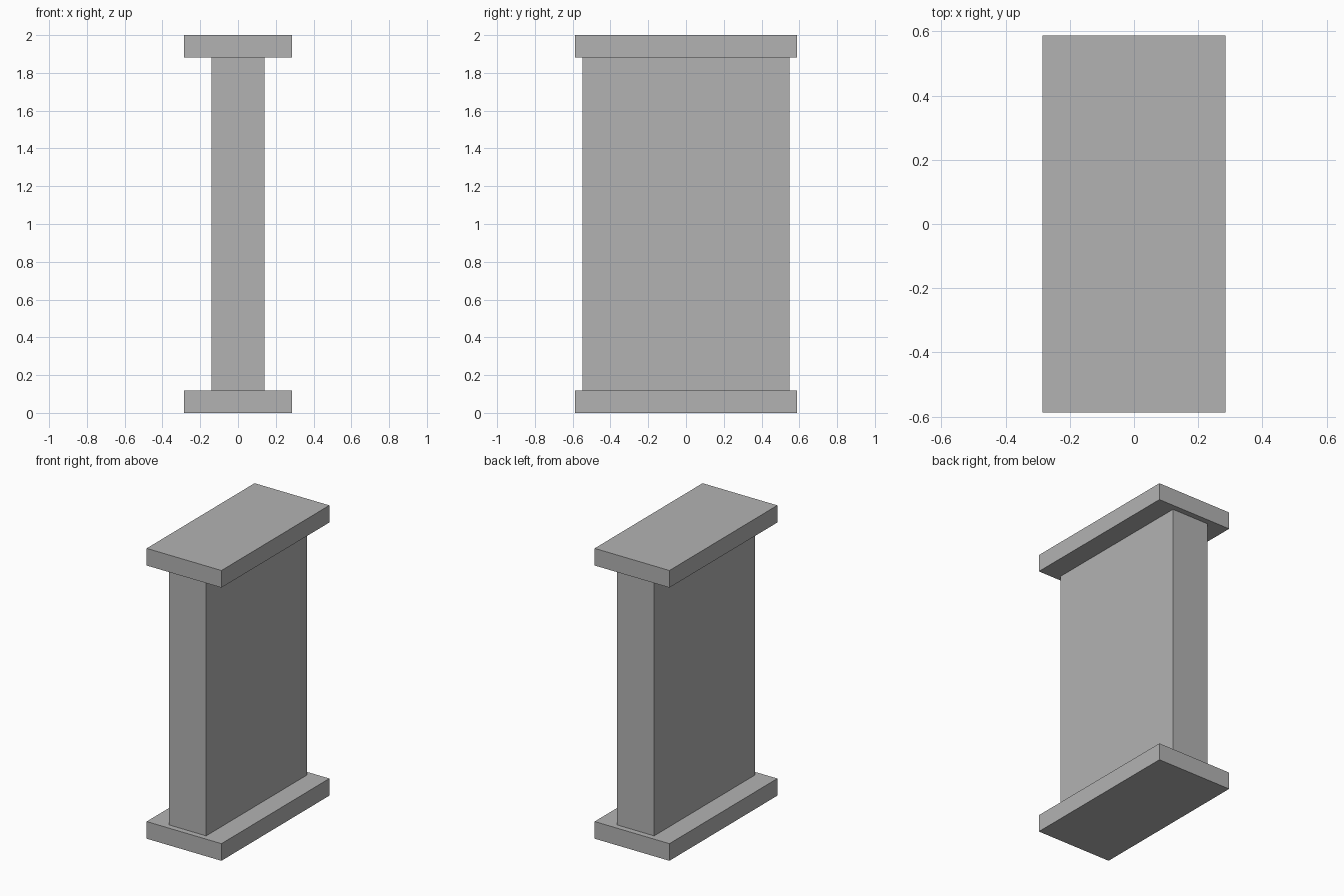
import bpy

cube = bpy.data.objects.get("Cube")
if cube:
    bpy.data.objects.remove(cube, do_unlink=True)

# Single grey material
grey = bpy.data.materials.new("plain_grey")
grey.use_nodes = True
colour = (0.45, 0.45, 0.45, 1)
grey.diffuse_color = colour
grey.node_tree.nodes["Principled BSDF"].inputs["Base Color"].default_value = colour


def box(name, width, depth, bottom, top):
    """Flat-shaded box centred on x and y, spanning bottom to top."""
    bpy.ops.mesh.primitive_cube_add(size=1, location=(0, 0, (bottom + top) / 2))
    obj = bpy.context.object
    obj.name = name
    obj.scale = (width, depth, top - bottom)
    bpy.ops.object.transform_apply(location=False, rotation=False, scale=True)
    obj.data.materials.append(grey)
    return obj


HEIGHT = 2.0
SLAB = 0.118

# Matching slabs at foot and head, with the thinner pillar between them
box("base_slab", 0.57, 1.175, 0, SLAB)
box("pillar", 0.282, 1.096, SLAB, HEIGHT - SLAB)
box("top_slab", 0.57, 1.175, HEIGHT - SLAB, HEIGHT)
